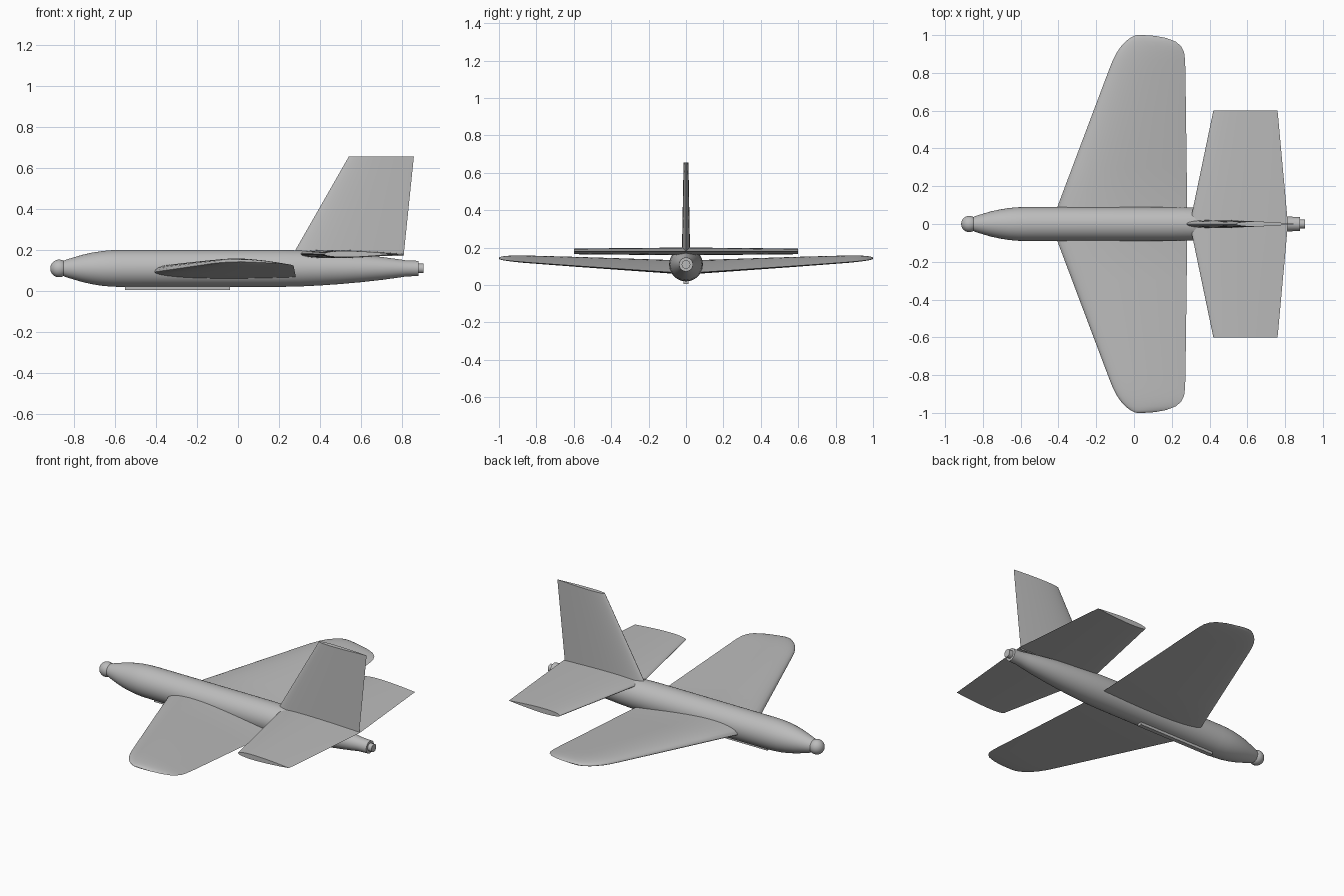
import bpy, bmesh, math

if "Cube" in bpy.data.objects:
    bpy.data.objects.remove(bpy.data.objects["Cube"])

AXIS_Z = 0.11
grey = bpy.data.materials.new("plain_grey")
grey.use_nodes = True
grey.diffuse_color = (0.5, 0.5, 0.5, 1)
grey.node_tree.nodes["Principled BSDF"].inputs["Base Color"].default_value = (0.5, 0.5, 0.5, 1)


def finish(name, bm, angle=35):
    bmesh.ops.remove_doubles(bm, verts=bm.verts, dist=1e-5)
    bmesh.ops.recalc_face_normals(bm, faces=bm.faces)
    mesh = bpy.data.meshes.new(name)
    bm.to_mesh(mesh)
    bm.free()
    mesh.materials.append(grey)
    ob = bpy.data.objects.new(name, mesh)
    bpy.context.collection.objects.link(ob)
    bpy.ops.object.select_all(action="DESELECT")
    ob.select_set(True)
    bpy.context.view_layer.objects.active = ob
    bpy.ops.object.shade_smooth_by_angle(angle=math.radians(angle))
    return ob


def loft(bm, loops):
    """Skin closed loops of equal length and cap both ends."""
    rings = [[bm.verts.new(p) for p in loop] for loop in loops]
    n = len(rings[0])
    for a, b in zip(rings, rings[1:]):
        for i in range(n):
            j = (i + 1) % n
            bm.faces.new((a[i], a[j], b[j], b[i]))
    bm.faces.new(rings[0])
    bm.faces.new(rings[-1])


def turned(name, profile, sides=48):
    """Round body along x from (x, radius) points."""
    bm = bmesh.new()
    turn = [2 * math.pi * i / sides for i in range(sides)]
    loft(bm, [[(x, r * math.cos(a), AXIS_Z + r * math.sin(a)) for a in turn]
              for x, r in profile])
    return finish(name, bm)


def half_thickness(u):
    return 10 * (0.2969 * math.sqrt(u) - 0.126 * u - 0.3516 * u**2
                 + 0.2843 * u**3 - 0.1015 * u**4 - 0.0021 * u**4)


def foil(lead, trail, up, down, drop=0.0, n=20):
    """Aerofoil outline as (chord position, height) pairs."""
    us = [(1 - math.cos(math.pi * i / n)) / 2 for i in range(n + 1)]
    top = [(u, up * half_thickness(u)) for u in us]
    low = [(u, -down * half_thickness(u)) for u in us[-2:0:-1]]
    return [(lead + u * (trail - lead), h - drop * u) for u, h in top + low]


# Fuselage with rounded nose and tapering tail
turned("fuselage", [(-0.86, 0.034), (-0.83, 0.045), (-0.8, 0.054), (-0.76, 0.066),
                    (-0.71, 0.077), (-0.66, 0.085), (-0.61, 0.089), (-0.56, 0.09),
                    (0.2, 0.09), (0.3, 0.088), (0.4, 0.083), (0.5, 0.076),
                    (0.6, 0.067), (0.7, 0.056), (0.78, 0.045), (0.82, 0.039), (0.88, 0.037)])
turned("tail_stub", [(0.86, 0.023), (0.905, 0.023)])

# Nose ball
bm = bmesh.new()
bmesh.ops.create_uvsphere(bm, u_segments=32, v_segments=20, radius=0.043)
bmesh.ops.translate(bm, verts=bm.verts, vec=(-0.872, 0, AXIS_Z))
finish("nose_ball", bm)

# Main wing: span, leading edge, trailing edge, thickness scale
half = [(0, -0.44, 0.282, 1), (0.3, -0.327, 0.279, 0.86), (0.6, -0.214, 0.275, 0.7),
        (0.82, -0.131, 0.272, 0.56), (0.87, -0.111, 0.27, 0.52), (0.91, -0.09, 0.265, 0.47),
        (0.94, -0.069, 0.25, 0.41), (0.965, -0.046, 0.222, 0.34), (0.985, -0.02, 0.17, 0.25),
        (0.996, 0.0, 0.11, 0.15), (1.0, 0.015, 0.05, 0.03)]
span = [(-y, *rest) for y, *rest in half[:0:-1]] + half
bm = bmesh.new()
loft(bm, [[(x, y, 0.088 + 0.055 * abs(y) + h)
           for x, h in foil(lead, trail, 0.05 * t, 0.022 * t, 0.025 * t)]
          for y, lead, trail, t in span])
finish("main_wing", bm)

# Tailplane
bm = bmesh.new()
loft(bm, [[(x, y, 0.18 + h) for x, h in foil(lead, trail, t, t)]
          for y, lead, trail, t in [(-0.6, 0.42, 0.76, 0.015), (0, 0.295, 0.815, 0.021),
                                    (0.6, 0.42, 0.76, 0.015)]])
finish("tailplane", bm)

# Upright fin
bm = bmesh.new()
loft(bm, [[(x, h, z) for x, h in foil(lead, trail, t, t)]
          for z, lead, trail, t in [(0.17, 0.263, 0.807, 0.022), (0.655, 0.54, 0.857, 0.013)]])
finish("tail_fin", bm)

# Belly skid
bm = bmesh.new()
bmesh.ops.create_cube(bm, size=1)
bmesh.ops.scale(bm, verts=bm.verts, vec=(0.51, 0.026, 0.04))
bmesh.ops.translate(bm, verts=bm.verts, vec=(-0.295, 0, 0.025))
finish("belly_skid", bm)
